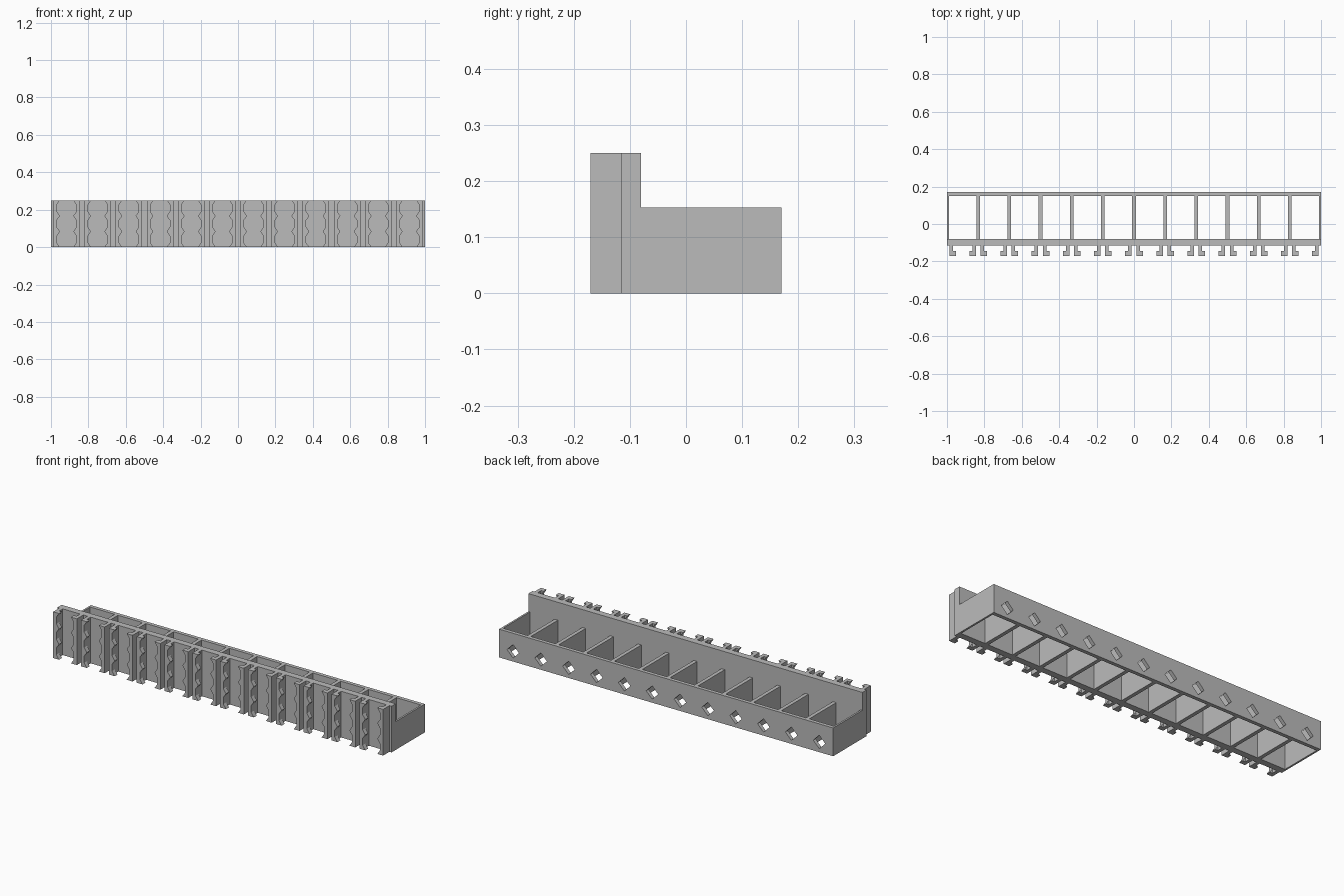
import bpy
import math
from mathutils import Matrix

if "Cube" in bpy.data.objects:
    bpy.data.objects.remove(bpy.data.objects["Cube"], do_unlink=True)

CELLS = 12
PITCH = 2 / CELLS
FIRST = -1 + PITCH / 2
FRONT, PLATE_FRONT, PLATE_BACK, BACK = -0.17, -0.115, -0.08, 0.17
TALL, LOW, WALL = 0.25, 0.153, 0.02

grey = bpy.data.materials.new("plain grey")
grey.use_nodes = True
grey.diffuse_color = (0.5, 0.5, 0.5, 1)
grey.node_tree.nodes["Principled BSDF"].inputs["Base Color"].default_value = (0.5, 0.5, 0.5, 1)


def make(name, verts, faces):
    mesh = bpy.data.meshes.new(name)
    mesh.from_pydata(verts, [], faces)
    mesh.materials.append(grey)
    obj = bpy.data.objects.new(name, mesh)
    bpy.context.collection.objects.link(obj)
    return obj


def prism(name, outline, y0, y1):
    """Extrude a counter-clockwise x-z outline from y0 to y1."""
    n = len(outline)
    verts = [(x, y, z) for y in (y0, y1) for x, z in outline]
    faces = [tuple(range(n)), tuple(reversed(range(n, 2 * n)))]
    faces += [(i, i + n, (i + 1) % n + n, (i + 1) % n) for i in range(n)]
    return make(name, verts, faces)


def box(name, x0, x1, y0, y1, z1):
    return prism(name, [(x0, 0), (x1, 0), (x1, z1), (x0, z1)], y0, y1)


def repeat(obj, count):
    mod = obj.modifiers.new("repeat", "ARRAY")
    mod.count = count
    mod.use_relative_offset = False
    mod.use_constant_offset = True
    mod.constant_offset_displace = (PITCH, 0, 0)


# Tall front plate and end walls of the open tray
box("front_plate", -1, 1, PLATE_FRONT, PLATE_BACK, TALL)
for side, x in (("right", -1), ("left", 1 - WALL / 2)):
    box(side + "_end_wall", x, x + WALL / 2, PLATE_BACK, BACK, LOW)

# Dividers between the compartments
edge = -1 + PITCH
dividers = box("dividers", edge - WALL / 2, edge + WALL / 2, PLATE_BACK, BACK - WALL, LOW)
repeat(dividers, CELLS - 1)

# Back wall with a diamond hole in each compartment
back = box("back_wall", -1 + WALL / 2, 1 - WALL / 2, BACK - WALL, BACK, LOW)
r, hz = 0.036, 0.055
cutter = prism("diamond_cutter",
               [(FIRST, hz - r), (FIRST + r, hz), (FIRST, hz + r), (FIRST - r, hz)],
               BACK - 2 * WALL, BACK + WALL)
repeat(cutter, CELLS)
cutter.hide_render = True
cutter.hide_viewport = True
cutter.display_type = "WIRE"
cut = back.modifiers.new("diamond holes", "BOOLEAN")
cut.operation = "DIFFERENCE"
cut.solver = "EXACT"
cut.object = cutter

# Paired rails with scalloped inward lips
OUTER, WIDE, NARROW = 0.071, 0.052, 0.036
LOBE = TALL / 3
lip = [(OUTER, 0), (OUTER, TALL)]
for i in reversed(range(3)):
    z = i * LOBE
    lip += [(NARROW, z + LOBE), (WIDE, z + LOBE * 0.72), (WIDE, z + LOBE * 0.28)]
lip.append((NARROW, 0))

for side, sign in (("left", 1), ("right", -1)):
    web = box(side + "_rail_webs", WIDE, OUTER, FRONT + 0.025, PLATE_FRONT, TALL)
    lips = prism(side + "_rail_lips", lip, FRONT, FRONT + 0.025)
    for part in (web, lips):
        part.data.transform(Matrix.Diagonal((sign, 1, 1, 1)))
        if sign < 0:
            part.data.flip_normals()
        part.data.transform(Matrix.Translation((FIRST, 0, 0)))
        repeat(part, CELLS)
